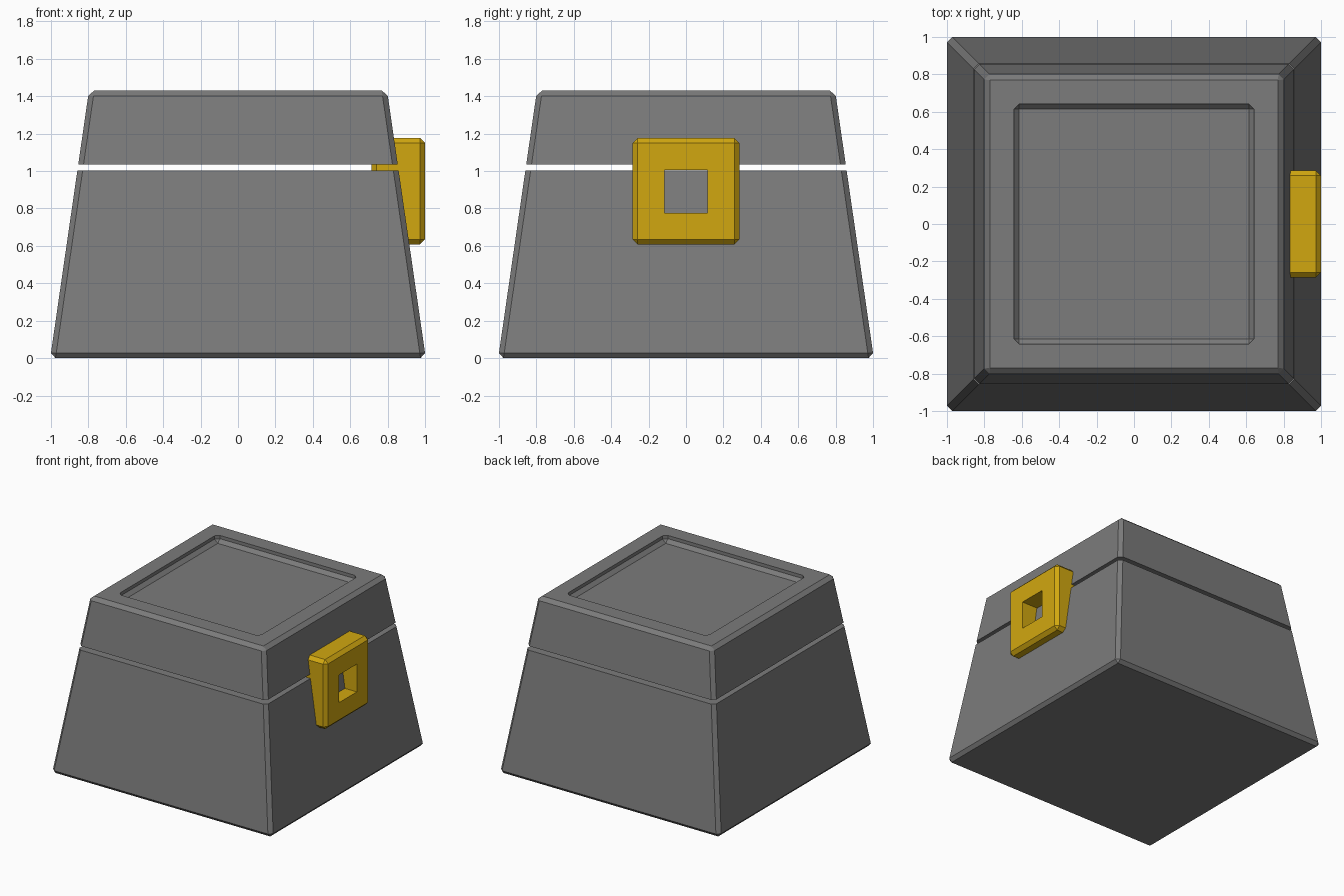
import bpy, bmesh

if "Cube" in bpy.data.objects:
    bpy.data.objects.remove(bpy.data.objects["Cube"])

BEVEL = 0.028


def material(name, rgb):
    m = bpy.data.materials.new(name)
    m.diffuse_color = (*rgb, 1)
    m.use_nodes = True
    m.node_tree.nodes["Principled BSDF"].inputs["Base Color"].default_value = m.diffuse_color
    return m


grey = material("dark grey", (0.20, 0.20, 0.20))
gold = material("gold", (0.64, 0.39, 0.005))


def box(lo, hi, taper=1.0, bevel=BEVEL):
    """Chamfered box between two corners; taper scales the top in x and y."""
    bm = bmesh.new()
    bmesh.ops.create_cube(bm, size=1)
    for v in bm.verts:
        top = v.co.z > 0
        for i in range(3):
            v.co[i] = hi[i] if v.co[i] > 0 else lo[i]
        if top:
            v.co.x *= taper
            v.co.y *= taper
    if bevel:
        bmesh.ops.bevel(bm, geom=bm.edges[:], offset=bevel, segments=1,
                        affect='EDGES', profile=0.5)
    return bm


def slice_flat(bm, z, keep_above):
    """Cut at height z, drop one side and close the opening."""
    n = (0, 0, -1 if keep_above else 1)
    cut = bmesh.ops.bisect_plane(bm, geom=bm.verts[:] + bm.edges[:] + bm.faces[:],
                                 plane_co=(0, 0, z), plane_no=n, clear_outer=True)
    edges = [e for e in cut["geom_cut"] if isinstance(e, bmesh.types.BMEdge)]
    bmesh.ops.contextual_create(bm, geom=edges)


def finish(bm, name, mat):
    bmesh.ops.recalc_face_normals(bm, faces=bm.faces[:])
    me = bpy.data.meshes.new(name)
    bm.to_mesh(me)
    bm.free()
    me.materials.append(mat)
    ob = bpy.data.objects.new(name, me)
    bpy.context.collection.objects.link(ob)
    return ob


def subtract(ob, cutter):
    mod = ob.modifiers.new("cut", 'BOOLEAN')
    mod.operation = 'DIFFERENCE'
    mod.solver = 'EXACT'
    mod.object = cutter
    cutter.hide_render = True
    cutter.hide_set(True)


def shell():
    w = 1.004
    return box((-w, -w, 0), (w, w, 1.43), taper=0.797 / w)


# Lower body
bm = shell()
slice_flat(bm, 1.003, keep_above=False)
finish(bm, "body", grey)

# Lid with a shallow square recess in its top
bm = shell()
slice_flat(bm, 1.035, keep_above=True)
lid = finish(bm, "lid", grey)
recess = finish(box((-0.642, -0.642, 1.375), (0.642, 0.642, 1.6)), "recess_cutter", grey)
subtract(lid, recess)

# Clasp on the right side with a square hole
clasp = finish(box((0.713, -0.286, 0.607), (1.0, 0.286, 1.178)), "clasp", gold)
hole = finish(box((0.6, -0.115, 0.777), (1.2, 0.115, 1.005), bevel=0), "hole_cutter", gold)
subtract(clasp, hole)
